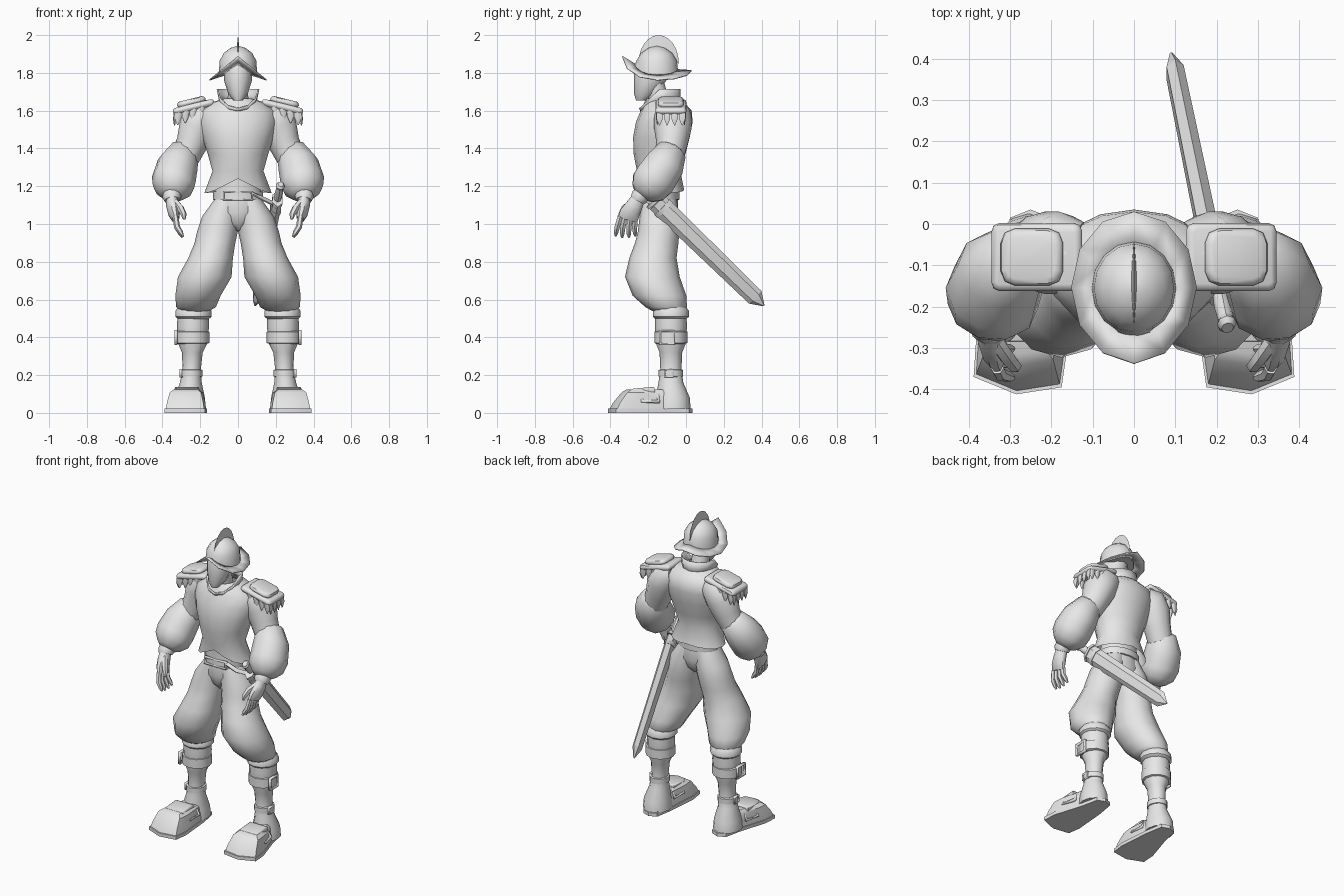
import bpy, bmesh, math
from mathutils import Vector, Matrix, Euler

if "Cube" in bpy.data.objects:
    bpy.data.objects.remove(bpy.data.objects["Cube"])

GREY = bpy.data.materials.new("light_grey")
GREY.diffuse_color = (0.8, 0.8, 0.8, 1)
GREY.use_nodes = True
GREY.node_tree.nodes["Principled BSDF"].inputs["Base Color"].default_value = GREY.diffuse_color


def finish(name, bm, mirror=False, angle=45, thick=0):
    bmesh.ops.recalc_face_normals(bm, faces=bm.faces[:])
    me = bpy.data.meshes.new(name)
    bm.to_mesh(me)
    bm.free()
    ob = bpy.data.objects.new(name, me)
    bpy.context.collection.objects.link(ob)
    me.materials.append(GREY)
    bpy.ops.object.select_all(action='DESELECT')
    ob.select_set(True)
    bpy.context.view_layer.objects.active = ob
    bpy.ops.object.shade_smooth_by_angle(angle=math.radians(angle))
    if thick:
        ob.modifiers.new("Thickness", 'SOLIDIFY').thickness = thick
    if mirror:
        ob.modifiers.new("Mirror", 'MIRROR')
    return ob


def loft(name, chains, n=12, along=False, mirror=False, cap=True, phase=0, adjust=None, thick=0, angle=45):
    """Skin elliptical sections (x, y, z, rx, ry); rings are level, or square to the path."""
    bm = bmesh.new()
    if not isinstance(chains[0], list):
        chains = [chains]
    for secs in chains:
        pts = [Vector(s[:3]) for s in secs]
        rings = []
        for i, s in enumerate(secs):
            u, v = Vector((1, 0, 0)), Vector((0, 1, 0))
            if along:
                t = (pts[min(i + 1, len(pts) - 1)] - pts[max(i - 1, 0)]).normalized()
                u = (u - t * u.dot(t)).normalized()
                v = t.cross(u)
            rx, ry = s[3], s[-1]
            ring = []
            for k in range(n):
                a = 2 * math.pi * k / n + phase
                p = pts[i] + u * rx * math.cos(a) + v * ry * math.sin(a)
                if adjust:
                    p = adjust(i, p, a)
                ring.append(bm.verts.new(p))
            rings.append(ring)
        for r, q in zip(rings, rings[1:]):
            for k in range(n):
                bm.faces.new((r[k], r[(k + 1) % n], q[(k + 1) % n], q[k]))
        if cap:
            bm.faces.new(rings[0])
            bm.faces.new(rings[-1])
    return finish(name, bm, mirror, angle, thick)


def box(name, loc, size, rot=(0, 0, 0), bevel=0.01, mirror=False, corner=0):
    bm = bmesh.new()
    bmesh.ops.create_cube(bm, size=1)
    bmesh.ops.scale(bm, vec=size, verts=bm.verts)
    if corner:
        upright = [e for e in bm.edges if abs(e.verts[0].co.z - e.verts[1].co.z) > .001]
        bmesh.ops.bevel(bm, geom=upright, offset=corner, segments=2, profile=0.5, affect='EDGES')
    rims = [e for e in bm.edges if abs(e.verts[0].co.z - e.verts[1].co.z) < .001]
    bmesh.ops.bevel(bm, geom=rims, offset=bevel, segments=2, profile=0.5, affect='EDGES')
    bm.transform(Matrix.Translation(loc) @ Euler(rot).to_matrix().to_4x4())
    return finish(name, bm, mirror)


def frame(name, loc, rot, w, h, rim=0.014, mirror=False):
    bm = bmesh.new()
    bmesh.ops.create_grid(bm, x_segments=1, y_segments=1, size=0.5)
    bmesh.ops.scale(bm, vec=(w, h, 1), verts=bm.verts)
    inner = bm.faces[:]
    bmesh.ops.inset_individual(bm, faces=inner, thickness=rim)
    bmesh.ops.delete(bm, geom=inner, context='FACES')
    bm.transform(Matrix.Translation(loc) @ Euler(rot).to_matrix().to_4x4())
    return finish(name, bm, mirror, thick=0.016)


def band(name, x, y, z0, z1, rx, ry, mirror=True, n=12):
    d = (z1 - z0) * 0.08
    loft(name, [(x, y, z0, rx * .85, ry * .85), (x, y, z0 + d, rx, ry),
                (x, y, z1 - d, rx, ry), (x, y, z1, rx * .85, ry * .85)], n, mirror=mirror)


# Head and neck
loft("neck", [(0, -.13, 1.58, .06), (0, -.15, 1.68, .054), (0, -.17, 1.75, .054)])
loft("head", [(0, -.235, 1.655, .024, .03), (0, -.215, 1.69, .052, .06), (0, -.19, 1.76, .074, .086),
              (0, -.18, 1.84, .077, .094), (0, -.17, 1.9, .06, .07)])


# Helmet: dome, swept brim and crest
def rim_z(a, low, front, back):
    lift = 1 - abs(math.cos(a))
    return low + lift * (front if math.sin(a) < 0 else back)


def dome_edge(i, p, a):
    if i == 0:
        p.z = rim_z(a, 1.79, .055, .03)
    return p


def brim_shape(i, p, a):
    p.z = rim_z(a, 1.79, .055, .03) if i == 0 else rim_z(a, 1.765, .125, .05)
    return p


loft("helmet_dome", [(0, -.155, 1.79, .102, .112), (0, -.155, 1.865, .097, .107), (0, -.155, 1.905, .075, .083),
                     (0, -.155, 1.932, .04, .045), (0, -.155, 1.942, .005, .005)], 16, adjust=dome_edge)
loft("helmet_brim", [(0, -.155, 1.8, .098, .108), (0, -.153, 1.8, .152, .183)], 12, cap=False,
     adjust=brim_shape, thick=.006)
bm = bmesh.new()
arc = [math.pi * k / 12 for k in range(13)]
edge = [bm.verts.new((0, -.145 + .107 * math.cos(a), 1.85 + .15 * math.sin(a))) for a in arc]
mid = bm.verts.new((.012, -.145, 1.88)), bm.verts.new((-.012, -.145, 1.88))
for a, b in zip(edge, edge[1:]):
    for m in mid:
        bm.faces.new((a, b, m))
finish("helmet_crest", bm)


# Jacket with flared, notched hem
def hem(i, p, a):
    if i == 0:
        p.z = 1.165 + max(0, 1 - abs(p.x) / .15) * (.075 if p.y < -.12 else .015)
    return p


loft("jacket", [(0, -.13, 1.18, .178, .12), (0, -.145, 1.28, .135, .115), (0, -.14, 1.37, .16, .137),
                (0, -.13, 1.46, .19, .15), (0, -.115, 1.54, .21, .15), (0, -.105, 1.60, .2, .135),
                (0, -.115, 1.645, .135, .105), (0, -.13, 1.665, .07, .08)], 16, adjust=hem, cap=False)


def collar_dip(i, p, a):
    p.z -= max(0, -math.sin(a)) * (.03 if i == 0 else .1)
    return p


loft("collar", [(0, -.135, 1.63, .088, .1), (0, -.14, 1.715, .105, .102)], 12, cap=False,
     adjust=collar_dip, thick=.008)

# Belt and trousers
band("belt", 0, -.135, 1.125, 1.175, .132, .1, mirror=False, n=16)
frame("belt_buckle", (0, -.24, 1.15), (math.pi / 2, 0, 0), .16, .05, .012)
loft("hips", [(0, -.14, .965, .02, .05), (0, -.14, 1.0, .07, .085), (0, -.14, 1.06, .14, .1),
              (0, -.14, 1.12, .128, .097), (0, -.14, 1.18, .122, .094), (0, -.145, 1.27, .11, .095)], 16)
loft("trouser_leg", [(.055, -.14, 1.13, .07, .09), (.09, -.14, 1.04, .1, .105), (.109, -.145, .96, .108, .11),
                     (.122, -.155, .9, .108, .115), (.145, -.175, .82, .118, .125), (.176, -.178, .72, .142, .145),
                     (.212, -.14, .62, .12, .142), (.222, -.105, .56, .105, .11), (.23, -.09, .535, .07, .08)],
     12, mirror=True)

# Lower legs with straps
loft("shin", [(.238, -.08, .56, .08, .08), (.238, -.08, .46, .085, .085), (.24, -.08, .37, .078, .08),
              (.242, -.08, .32, .055, .06), (.245, -.08, .23, .048, .056), (.25, -.08, .16, .058, .066),
              (.255, -.07, .08, .08, .09), (.255, -.07, .02, .085, .095)], 12, mirror=True)
loft("knee_garter", [(.236, -.08, .495, .08), (.236, -.08, .51, .096), (.236, -.08, .54, .096), (.236, -.08, .56, .08)],
     12, mirror=True)
band("calf_strap", .242, -.08, .365, .435, .09, .088)
band("ankle_strap", .248, -.08, .19, .23, .06, .065)
frame("calf_buckle", (.336, -.1, .4), (0, math.pi / 2, 0), .08, .085, mirror=True)
frame("ankle_buckle", (.31, -.09, .21), (0, math.pi / 2, 0), .045, .05, .01, mirror=True)

# Shoes: sole outline, then upper shrinking towards the instep
OUTLINE = [(.2, .015), (.25, .035), (.3, .015), (.325, -.1), (.382, -.28), (.388, -.37),
           (.285, -.412), (.175, -.395), (.163, -.31), (.18, -.1)]


def shoe_part(name, levels):
    bm = bmesh.new()
    rings = []
    for z, sx, sy, y0 in levels:
        rings.append([bm.verts.new((.268 + (x - .268) * sx, y0 + (y - .03) * sy, z)) for x, y in OUTLINE])
    n = len(OUTLINE)
    for r, q in zip(rings, rings[1:]):
        for k in range(n):
            bm.faces.new((r[k], r[(k + 1) % n], q[(k + 1) % n], q[k]))
    bm.faces.new(rings[0])
    bm.faces.new(rings[-1])
    finish(name, bm, True, 35)


shoe_part("shoe_sole", [(0, 1, 1, .03), (.022, 1, 1, .03)])
shoe_part("shoe_upper", [(.02, .95, .96, .02), (.055, .9, .9, .012), (.108, .78, .75, -.01), (.125, .58, .62, -.04)])
box("shoe_tongue", (.27, -.225, .118), (.13, .12, .03), (.08, 0, 0), .008, True)
frame("shoe_buckle_outer", (.343, -.19, .085), (0, 1.05, .2), .06, .1, .016, True)
frame("shoe_buckle_inner", (.203, -.19, .085), (0, -1.05, 0), .06, .1, .016, True)

# Arms with puffed sleeves
loft("upper_arm", [(.13, -.075, 1.58, .08), (.18, -.07, 1.57, .1), (.215, -.07, 1.51, .1),
                   (.243, -.075, 1.43, .084), (.28, -.09, 1.35, .075)], 12, True, True)
loft("puffed_sleeve", [(.27, -.06, 1.405, .04), (.283, -.075, 1.385, .082), (.32, -.115, 1.31, .11),
                       (.34, -.165, 1.235, .117), (.342, -.2, 1.195, .109), (.348, -.228, 1.165, .075),
                       (.35, -.24, 1.15, .045)], 10, True, True)
loft("wrist_cuff", [(.352, -.23, 1.165, .045), (.35, -.245, 1.145, .05), (.348, -.256, 1.125, .042)], 10, True, True)
loft("palm", [(.35, -.245, 1.15, .03, .036), (.347, -.272, 1.1, .034, .046), (.338, -.298, 1.055, .032, .056),
              (.33, -.308, 1.025, .02, .054)], 10, True, True)
fingers = [[(.331, -.308 + o, 1.04, .016), (.323, -.318 + o * 1.15, .985, .016),
            (.303, -.32 + o * 1.25, .945 + abs(o) * .25, .013), (.292, -.32 + o * 1.3, .925 + abs(o) * .3, .006)]
           for o in (-.04, -.014, .014, .04)]
thumb = [(.335, -.285, 1.115, .02), (.305, -.325, 1.085, .019), (.287, -.345, 1.05, .016), (.284, -.352, 1.025, .007)]
loft("fingers", fingers + [thumb], 6, True, True)

# Shoulder pads with hanging fringe of leaf-shaped tabs
TILT = .24
box("shoulder_pad", (.235, -.08, 1.62), (.225, .165, .036), (0, TILT, 0), .016, True, .02)
box("shoulder_pad_top", (.247, -.08, 1.645), (.155, .138, .036), (0, TILT, 0), .017, True, .035)
spots = [(.332, -.14 + .04 * k, .008, .019) for k in range(4)]
spots += [(.315 - .04 * k, y, .019, .008) for k in range(4) for y in (-.152, -.008)]
fringe = []
for x, y, rx, ry in spots:
    z = 1.615 - (x - .235) * math.tan(TILT)
    fringe.append([(x, y, z, rx, ry), (x + .004, y, z - .035, rx, ry), (x + .004, y, z - .07, .003, .002)])
loft("pad_fringe", fringe, 6, mirror=True)

# Sheathed sword slung on the wearer's left hip
A, B = Vector((.225, -.245, 1.205)), Vector((.09, .412, .568))


def on_sword(*rows):
    return [(*A.lerp(B, t), rx, ry) for t, rx, ry in rows]


HEX = math.pi / 2
loft("scabbard", on_sword((.14, .028, .054), (.3, .028, .053), (.93, .024, .047), (1, .004, .005)),
     6, True, phase=HEX, angle=20)
loft("sword_grip", on_sword((.01, .018, .02), (.07, .022, .024), (.13, .018, .02)), 8, True)
loft("sword_pommel", on_sword((-.01, .015, .018), (.005, .024, .028), (.03, .015, .018)), 8, True)
loft("sword_guard", on_sword((.115, .03, .058), (.135, .03, .058)), 6, True, phase=HEX)
loft("scabbard_band", on_sword((.18, .032, .057), (.205, .032, .057)), 6, True, phase=HEX)
loft("sword_hanger", [(.07, -.228, 1.165, .008, .014), (.14, -.215, 1.13, .008, .014), (.215, -.15, 1.095, .008, .014)],
     6, True)
